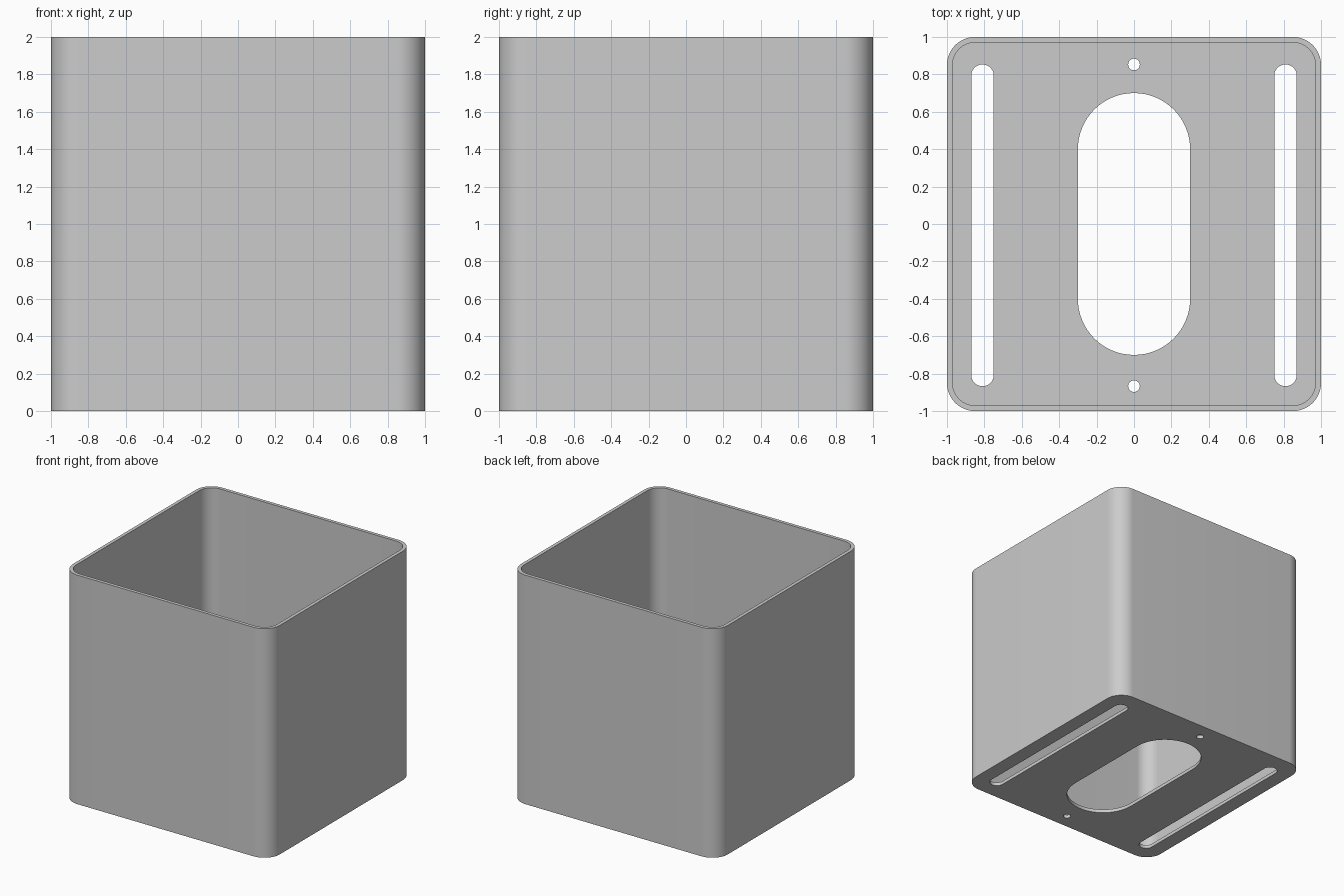
import bpy, bmesh, math

cube = bpy.data.objects.get("Cube")
if cube:
    bpy.data.objects.remove(cube, do_unlink=True)

WALL = 0.03
FLOOR = 0.03

grey = bpy.data.materials.new("plain grey")
grey.use_nodes = True
colour = (0.6, 0.6, 0.6, 1)
grey.diffuse_color = colour
grey.node_tree.nodes["Principled BSDF"].inputs["Base Color"].default_value = colour


def rounded_prism(name, cx, cy, hx, hy, radius, z0, z1, steps=16):
    """Upright prism with a rounded rectangle as its outline."""
    bm = bmesh.new()
    ring = []
    for quarter, (sx, sy) in enumerate([(1, 1), (-1, 1), (-1, -1), (1, -1)]):
        for i in range(steps + 1):
            a = (quarter + i / steps) * math.pi / 2
            ring.append(bm.verts.new((cx + sx * (hx - radius) + radius * math.cos(a),
                                      cy + sy * (hy - radius) + radius * math.sin(a), z0)))
    bmesh.ops.remove_doubles(bm, verts=ring, dist=1e-5)
    base = bm.faces.new(bm.verts[:])
    top = bmesh.ops.extrude_face_region(bm, geom=[base])["geom"]
    bmesh.ops.translate(bm, vec=(0, 0, z1 - z0),
                        verts=[g for g in top if isinstance(g, bmesh.types.BMVert)])
    bmesh.ops.recalc_face_normals(bm, faces=bm.faces)
    mesh = bpy.data.meshes.new(name)
    bm.to_mesh(mesh)
    bm.free()
    mesh.materials.append(grey)
    obj = bpy.data.objects.new(name, mesh)
    bpy.context.collection.objects.link(obj)
    return obj


# Open box with rounded upright corners
box = rounded_prism("open_box", 0, 0, 1, 1, 0.15, 0, 2)
cutters = [rounded_prism("cavity_cutter", 0, 0, 1 - WALL, 1 - WALL, 0.15 - WALL, FLOOR, 2.2)]

# Floor openings: central slot, two side slots, two screw holes
cutters.append(rounded_prism("central_slot_cutter", 0, 0, 0.3, 0.7, 0.3, -0.1, 0.2))
for side, x in (("right", -0.81), ("left", 0.81)):
    cutters.append(rounded_prism(side + "_slot_cutter", x, -0.007, 0.06, 0.86, 0.06, -0.1, 0.2))
for end, y in (("front", -0.867), ("back", 0.853)):
    cutters.append(rounded_prism(end + "_hole_cutter", 0, y, 0.031, 0.031, 0.031, -0.1, 0.2, 8))

# Cut, apply and remove the helpers
bpy.ops.object.select_all(action="DESELECT")
box.select_set(True)
bpy.context.view_layer.objects.active = box
for cutter in cutters:
    cutter.hide_render = True
    mod = box.modifiers.new(cutter.name, "BOOLEAN")
    mod.operation = "DIFFERENCE"
    mod.solver = "EXACT"
    mod.object = cutter
    bpy.ops.object.modifier_apply(modifier=mod.name)
    bpy.data.objects.remove(cutter, do_unlink=True)

bpy.ops.object.shade_smooth_by_angle(angle=math.radians(30))
